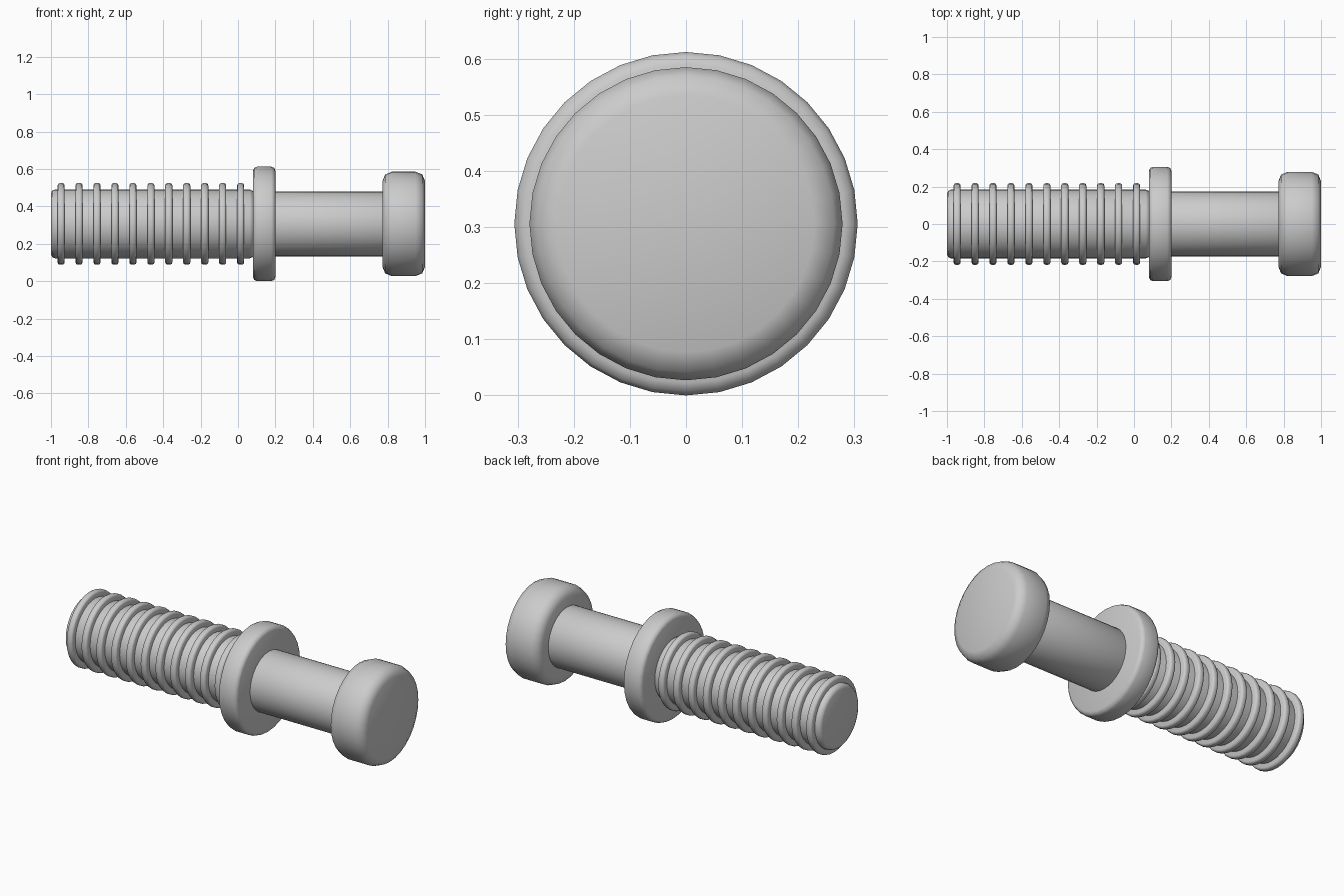
import bpy
from math import radians

if "Cube" in bpy.data.objects:
    bpy.data.objects.remove(bpy.data.objects["Cube"])

AXIS_Z = 0.306


def disc(name, x0, x1, radius, bevel, segments=2):
    """Cylinder lying along x from x0 to x1 with rounded rims."""
    bpy.ops.mesh.primitive_cylinder_add(
        vertices=32, radius=radius, depth=x1 - x0,
        location=((x0 + x1) / 2, 0, AXIS_Z), rotation=(0, radians(90), 0))
    obj = bpy.context.object
    obj.name = name
    mod = obj.modifiers.new("rounded_rim", 'BEVEL')
    mod.width = bevel
    mod.segments = segments
    mod.limit_method = 'ANGLE'
    mod.angle_limit = radians(40)
    bpy.ops.object.modifier_apply(modifier=mod.name)
    bpy.ops.object.shade_smooth_by_angle(angle=radians(46))
    return obj


# Threaded rod core
disc("threaded_rod", -1.0, 0.085, 0.184, 0.022)

# Raised thread rings
for i in range(11):
    x = -0.946 + i * 0.096
    disc(f"thread_ring_{i + 1}", x - 0.019, x + 0.019, 0.218, 0.012)

# Collar between thread and shaft
disc("collar", 0.08, 0.20, 0.306, 0.022)

# Smooth shaft
disc("shaft", 0.19, 0.785, 0.174, 0.008)

# Head
disc("head", 0.772, 1.0, 0.279, 0.05)
